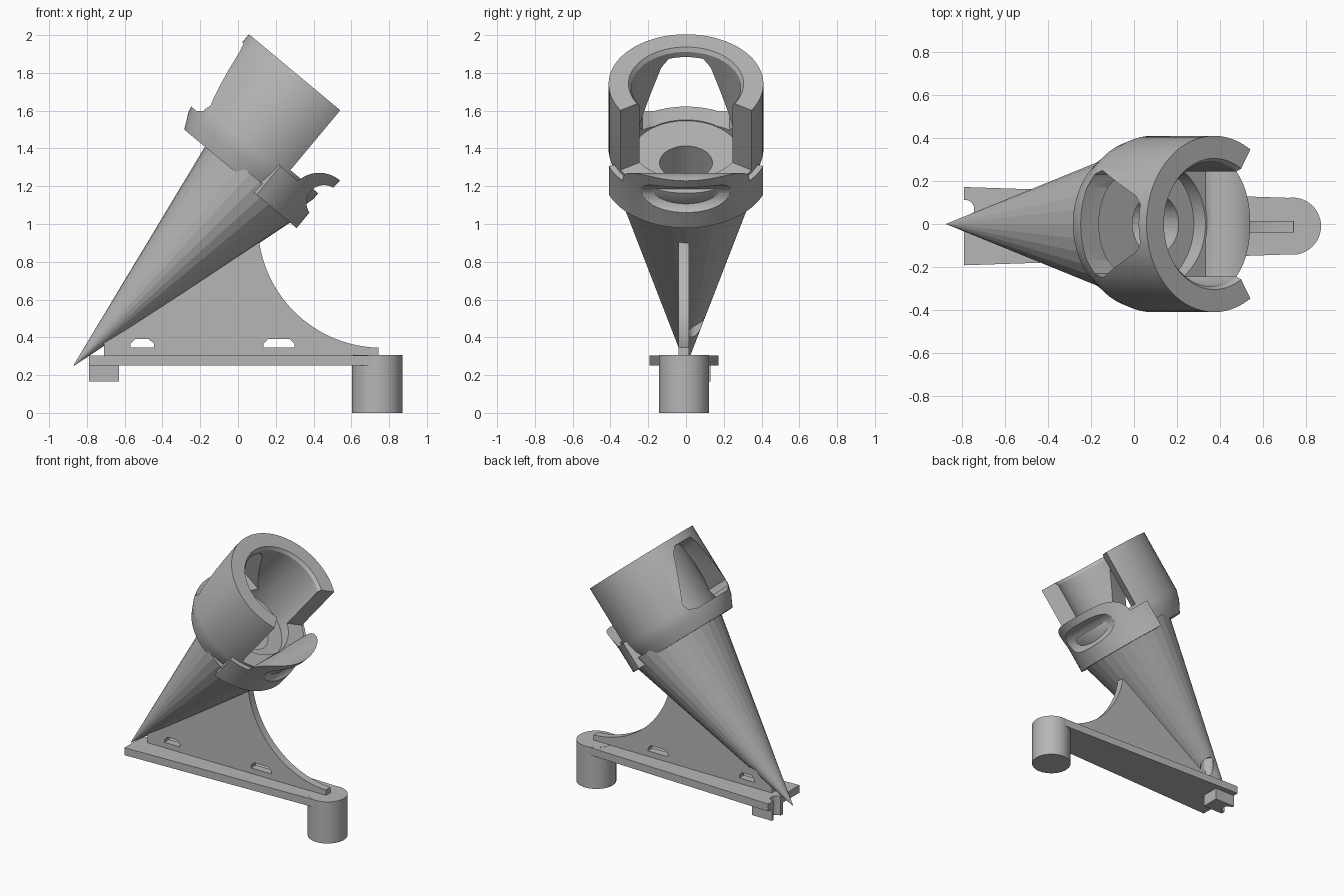
import bpy, bmesh, math
from mathutils import Matrix, Vector

if "Cube" in bpy.data.objects:
    bpy.data.objects.remove(bpy.data.objects["Cube"], do_unlink=True)

grey = bpy.data.materials.new("plain grey")
grey.use_nodes = True
grey.diffuse_color = (0.47, 0.47, 0.47, 1)
grey.node_tree.nodes["Principled BSDF"].inputs["Base Color"].default_value = grey.diffuse_color

# Tilted frame: origin at the cone tip, local z along the holder axis
TILT = Matrix.Translation((-0.87, 0, 0.25)) @ Matrix.Rotation(math.radians(39.8), 4, 'Y')
WORLD = Matrix.Identity(4)


def loft(name, rings, frame=WORLD, loop=False):
    """Skin a list of equal closed sections; cap the ends unless looped."""
    bm = bmesh.new()
    vs = [[bm.verts.new(frame @ Vector(p)) for p in ring] for ring in rings]
    n = len(rings[0])
    for i in range(len(vs) if loop else len(vs) - 1):
        a, b = vs[i], vs[(i + 1) % len(vs)]
        for j in range(n):
            k = (j + 1) % n
            bm.faces.new((a[j], a[k], b[k], b[j]))
    if not loop:
        bm.faces.new(vs[0][::-1])
        bm.faces.new(vs[-1])
    bmesh.ops.recalc_face_normals(bm, faces=bm.faces)
    mesh = bpy.data.meshes.new(name)
    bm.to_mesh(mesh)
    bm.free()
    mesh.materials.append(grey)
    obj = bpy.data.objects.new(name, mesh)
    bpy.context.collection.objects.link(obj)
    return obj


def prism(name, pts, lo, hi, axis='Z', frame=WORLD):
    """Extrude a 2D outline along one axis."""
    place = {'X': lambda a, b, h: (h, a, b),
             'Y': lambda a, b, h: (a, h, b),
             'Z': lambda a, b, h: (a, b, h)}[axis]
    return loft(name, [[place(a, b, h) for a, b in pts] for h in (lo, hi)], frame)


def arc(cx, cy, r, start, end, n):
    return [(cx + r * math.cos(math.radians(start + (end - start) * i / n)),
             cy + r * math.sin(math.radians(start + (end - start) * i / n)))
            for i in range(n + 1)]


def disc(cx, cy, r, n=40):
    return arc(cx, cy, r, 0, 360, n)[:-1]


def revolve(name, profile, degrees, loop=False):
    """Sweep an (r, z) profile about the holder axis."""
    return loft(name, [[(r * math.cos(a), r * math.sin(a), z) for r, z in profile]
                       for a in map(math.radians, degrees)], TILT, loop)


def cut(obj, *cutters):
    """Subtract the cutters, keep the result and remove them."""
    for c in cutters:
        c.hide_render = True
        m = obj.modifiers.new("cut", 'BOOLEAN')
        m.operation, m.solver, m.object = 'DIFFERENCE', 'EXACT', c
    bpy.context.view_layer.update()
    mesh = bpy.data.meshes.new_from_object(
        obj.evaluated_get(bpy.context.evaluated_depsgraph_get()))
    obj.modifiers.clear()
    obj.data = mesh
    for c in cutters:
        bpy.data.objects.remove(c, do_unlink=True)


def smooth(*objs):
    bpy.ops.object.select_all(action='DESELECT')
    for o in objs:
        o.select_set(True)
    bpy.context.view_layer.objects.active = objs[0]
    bpy.ops.object.shade_smooth_by_angle(angle=math.radians(30))


def bore():
    """Off-centre hole through the floor into the cone."""
    return prism("bore_cutter", disc(0.058, 0, 0.14, 32), 0.95, 1.6, 'Z', TILT)


# Holder cup: revolved wall and floor, the floor closed around a tiny core
floor_z, rim_z = 1.446, 1.942
wall = [(0.01, 1.335), (0.35, 1.335), (0.392, 1.42), (0.41, 1.49), (0.41, rim_z),
        (0.305, rim_z), (0.29, 1.92), (0.29, floor_z), (0.01, floor_z)]
cup = revolve("holder_cup", wall, [5 * i for i in range(72)], loop=True)
# Wedge-shaped front opening and tapered back window
wedge = prism("wedge_cutter", [(0, 0)] + arc(0, 0, 0.8, -57.7, 57.7, 8), 1.53, 2.2, 'Z', TILT)
half = [(0.17, 1.452), (0.23, 1.475), (0.25, 1.52), (0.13, 1.84), (0.09, 1.885)]
window = prism("window_cutter", half + [(-y, z) for y, z in reversed(half)], -0.7, -0.1, 'X', TILT)
cut(cup, wedge, window, bore())

# Front lip: band with a rounded top edge and a grip groove
lip = revolve("front_lip", [(0.30, 1.315), (0.44, 1.315), (0.44, 1.5), (0.458, 1.66), (0.30, 1.66)],
              [-68 + 4 * i for i in range(35)])
above = prism("lip_top_cutter", [(0.0, 1.497)] + arc(0.43, 1.104, 0.167, 132, 45, 16)
              + [(0.8, 1.22), (0.8, 1.9), (0.0, 1.9)], -0.6, 0.6, 'Y')
groove = prism("groove_cutter", disc(0.455, 1.113, 0.093, 32), -0.235, 0.235, 'Y')
cut(lip, above, groove)

# Faceted skewed cone, wider than deep, with a bore and a screw access notch
cone = loft("cone", [[(x + rx * math.cos(a), ry * math.sin(a), z)
                      for a in (math.tau * i / 30 for i in range(30))]
                     for x, rx, ry, z in ((0, 0.002, 0.002, 0), (0.1, 0.315, 0.382, 1.38))], TILT)
cut(cone, bore(), prism("access_cutter", disc(-0.61, 0.055, 0.045, 24), 0.2, 0.54))

# Curved web between cone and base bar
web = prism("web", [(-0.71, 0.30), (-0.71, 0.37), (-0.5, 0.55), (0, 0.98)]
            + arc(0.76, 1.0, 0.655, 186, 268.5, 24) + [(0.745, 0.30)], -0.04, 0.015, 'Y')


def slot(x0, x1):
    return prism("slot_cutter", [(x0, 0.345), (x1, 0.345), (x1, 0.365), (x1 - 0.025, 0.39),
                                 (x0 + 0.025, 0.39), (x0, 0.365)], -0.2, 0.2, 'Y')


cut(web, slot(-0.57, -0.445), slot(0.135, 0.30))

# Base bar with rounded end, post and small foot
mid = -0.01
bar = prism("base_bar", [(-0.79, mid + 0.182), (-0.79, mid - 0.182)]
            + arc(0.737, mid, 0.131, -90, 90, 24), 0.25, 0.305)
post = prism("post", disc(0.737, mid, 0.133, 48), 0, 0.306)
foot = prism("foot", [(-0.79, 0), (-0.63, 0), (-0.63, 0.13), (-0.79, 0.13)], 0.165, 0.255)
for part in (bar, foot):
    cut(part, prism("notch_cutter", disc(-0.785, 0.07, 0.042, 24), 0.1, 0.4))

smooth(cup, lip, web, bar, post, foot)
